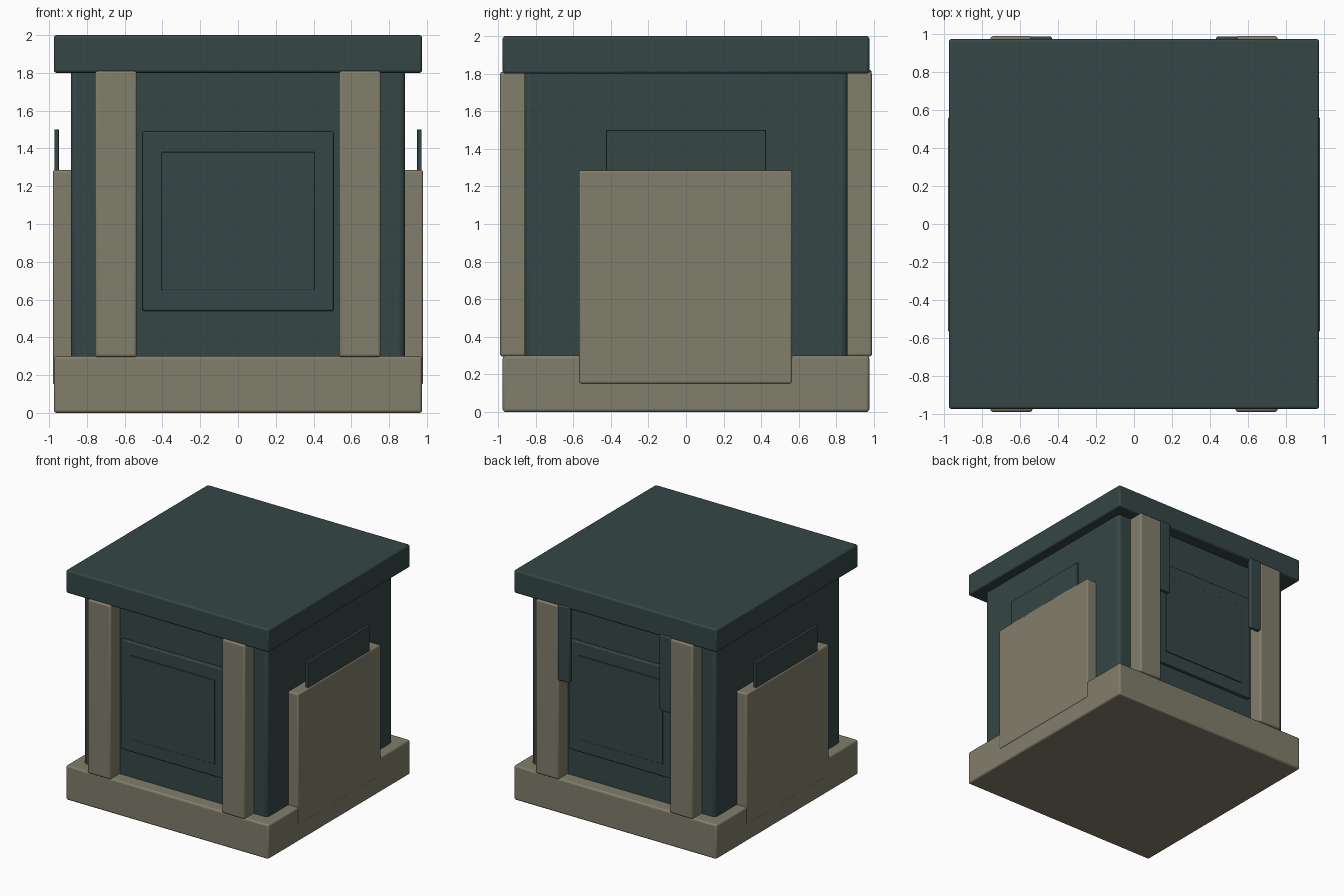
import bpy
import math

if "Cube" in bpy.data.objects:
    bpy.data.objects.remove(bpy.data.objects["Cube"])


def material(name, color):
    m = bpy.data.materials.new(name)
    m.diffuse_color = (*color, 1.0)
    m.use_nodes = True
    m.node_tree.nodes["Principled BSDF"].inputs["Base Color"].default_value = m.diffuse_color
    return m


TEAL = material("dark_teal", (0.036, 0.061, 0.061))
TAN = material("warm_tan", (0.222, 0.209, 0.149))


def block(name, x, y, z, mat, bevel=0.015):
    """Rounded box given (min, max) spans on each axis."""
    spans = (x, y, z)
    bpy.ops.mesh.primitive_cube_add(size=1, location=[(a + b) / 2 for a, b in spans])
    ob = bpy.context.object
    ob.name = name
    ob.scale = [abs(b - a) for a, b in spans]
    bpy.ops.object.transform_apply(location=False, rotation=False, scale=True)
    ob.data.materials.append(mat)
    if bevel:
        mod = ob.modifiers.new("rounded_edges", 'BEVEL')
        mod.width = bevel
        mod.segments = 3
        bpy.ops.object.shade_smooth_by_angle(angle=math.radians(40))
    return ob


def span(side, a, b):
    return tuple(sorted((side * a, side * b)))


# Plinth, body and roof slab
block("base", (-0.975, 0.975), (-0.975, 0.975), (0, 0.3), TAN)
block("body", (-0.885, 0.885), (-0.86, 0.86), (0.25, 1.85), TEAL, 0.03)
block("roof", (-0.975, 0.975), (-0.975, 0.975), (1.8, 2.0), TEAL)

for s, face in ((-1, "front"), (1, "back")):
    # Raised double panel on the front and back
    block(face + "_panel", (-0.505, 0.505), span(s, 0.84, 0.895), (0.54, 1.49), TEAL, 0.008)
    block(face + "_inner_panel", (-0.405, 0.405), span(s, 0.88, 0.903), (0.65, 1.38), TEAL, 0.004)
    # Pillars
    for t in (-1, 1):
        block(face + "_pillar", span(t, 0.535, 0.757), span(s, 0.83, 0.99), (0.295, 1.81), TAN)

for t, side in ((-1, "left"), (1, "right")):
    # Hanging brackets beside the back pillars
    block(side + "_bracket", span(t, 0.432, 0.545), (0.945, 0.988), (1.16, 1.82), TEAL, 0.012)
    # Thick side slab with a thin upright plate standing in it
    block(side + "_slab", span(t, 0.86, 0.98), (-0.57, 0.565), (0.15, 1.285), TAN, 0.012)
    block(side + "_plate", span(t, 0.948, 0.972), (-0.425, 0.425), (1.2, 1.5), TEAL, 0.003)
